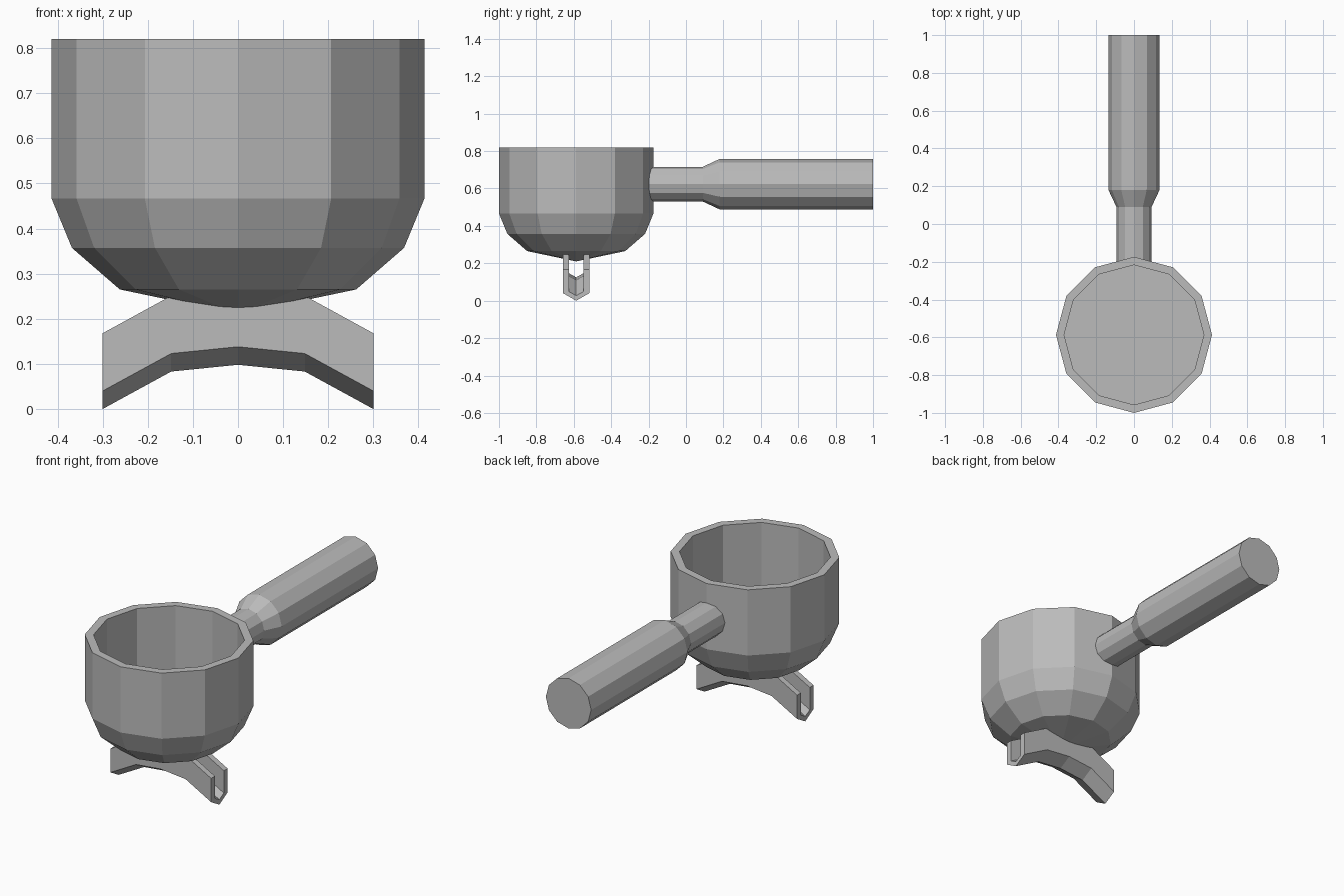
import bpy, bmesh
from math import pi
from mathutils import Matrix, Vector

cube = bpy.data.objects.get("Cube")
if cube:
    bpy.data.objects.remove(cube)

SIDES = 12
CUP_Y = -0.587

steel = bpy.data.materials.new("grey_steel")
steel.use_nodes = True
grey = (0.5, 0.5, 0.5, 1)
steel.diffuse_color = grey
steel.node_tree.nodes["Principled BSDF"].inputs["Base Color"].default_value = grey


def finish(name, bm, location):
    """Clean the mesh, add the material and place the flat-shaded part."""
    bmesh.ops.remove_doubles(bm, verts=bm.verts, dist=0.0001)
    bmesh.ops.recalc_face_normals(bm, faces=bm.faces)
    mesh = bpy.data.meshes.new(name)
    bm.to_mesh(mesh)
    bm.free()
    mesh.materials.append(steel)
    obj = bpy.data.objects.new(name, mesh)
    obj.location = location
    bpy.context.collection.objects.link(obj)
    return obj


def lathe(name, profile, location, turn=Matrix()):
    """Spin a (radius, height) profile around z, then turn it."""
    bm = bmesh.new()
    verts = [bm.verts.new((r, 0, z)) for r, z in profile]
    edges = [bm.edges.new(pair) for pair in zip(verts, verts[1:])]
    bmesh.ops.spin(bm, geom=verts + edges, cent=(0, 0, 0), axis=(0, 0, 1),
                   angle=2 * pi, steps=SIDES)
    bmesh.ops.transform(bm, matrix=turn, verts=bm.verts)
    return finish(name, bm, location)


# Cup with a thick base and an open, straight-walled basket
lathe("filter_cup",
      [(0, 0.21), (0.262, 0.265), (0.368, 0.357), (0.413, 0.466),
       (0.413, 0.82), (0.37, 0.82), (0.37, 0.46), (0, 0.46)],
      (0, CUP_Y, 0))

# Handle with a narrow neck that flares into the grip
lathe("handle",
      [(0, -0.2), (0.093, -0.2), (0.093, 0.09), (0.135, 0.18), (0.135, 1), (0, 1)],
      (0, 0, 0.623), Matrix.Rotation(-pi / 2, 4, "X"))

# Double spout: open channel with a V floor, swept along an arch
half = [(0, 0), (0.07, 0.04), (0.07, 0.168), (0.038, 0.168), (0.038, 0.048), (0, 0.027)]
section = half + [(-y, z) for y, z in reversed(half[1:-1])]
arch = [(-0.3, 0), (-0.148, 0.083), (0, 0.098), (0.148, 0.083), (0.3, 0)]
bm = bmesh.new()
rings = [[bm.verts.new(Vector((x, y, rise + z))) for y, z in section]
         for x, rise in arch]
for a, b in zip(rings, rings[1:]):
    for i in range(len(section)):
        j = (i + 1) % len(section)
        bm.faces.new((a[i], a[j], b[j], b[i]))
for end in (rings[0], rings[-1]):
    bm.faces.new(end)
finish("double_spout", bm, (0, CUP_Y, 0))
